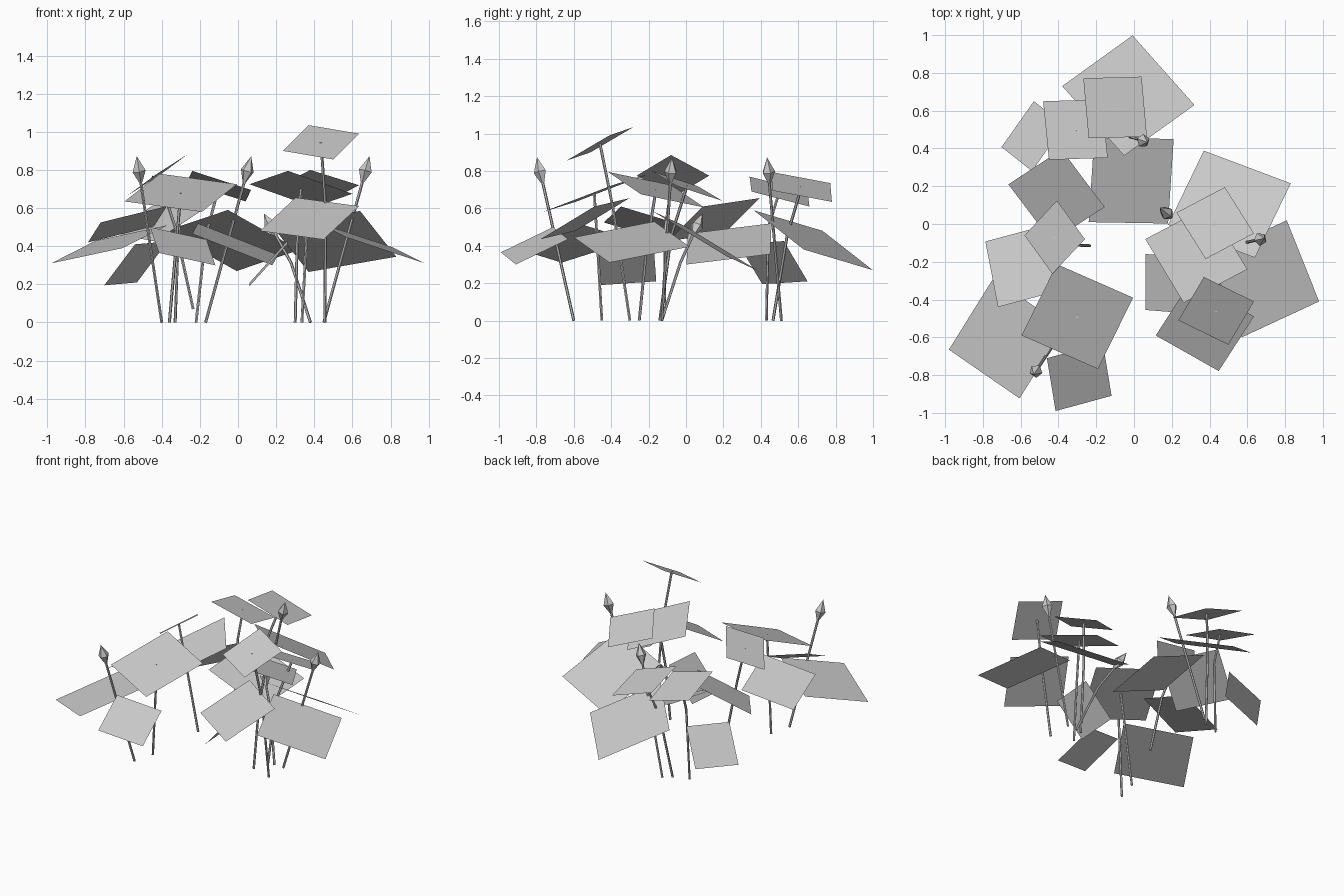
import bpy
import bmesh
import math
from mathutils import Vector

default_cube = bpy.data.objects.get("Cube")
if default_cube:
    bpy.data.objects.remove(default_cube, do_unlink=True)

# One plain grey for every part
grey = bpy.data.materials.new("plain_grey")
grey.use_nodes = True
colour = (0.6, 0.6, 0.6, 1)
grey.diffuse_color = colour
grey.node_tree.nodes["Principled BSDF"].inputs["Base Color"].default_value = colour


def add_object(name, bm):
    mesh = bpy.data.meshes.new(name)
    bm.to_mesh(mesh)
    bm.free()
    mesh.materials.append(grey)
    obj = bpy.data.objects.new(name, mesh)
    bpy.context.collection.objects.link(obj)
    return obj


def leaf(name, centre, diagonal, rise):
    """Tilted square: one half diagonal, and the height gained by the other."""
    centre, first = Vector(centre), Vector(diagonal)
    flat = Vector((first.x, first.y, 0))
    along = flat.normalized()
    across = Vector((-along.y, along.x, 0))
    lean = -first.z * rise / flat.length
    reach = math.sqrt(first.length_squared - rise ** 2 - lean ** 2)
    second = along * lean + across * reach + Vector((0, 0, rise))
    bm = bmesh.new()
    corners = [bm.verts.new(centre + offset)
               for offset in (first, second, -first, -second)]
    bm.faces.new(corners)
    return add_object(name + "_leaf", bm)


def tube(name, points, radius=0.008, sides=6):
    """Thin stalk swept through the points."""
    points = [Vector(p) for p in points]
    bm = bmesh.new()
    rings = []
    for i, point in enumerate(points):
        before, after = points[max(i - 1, 0)], points[min(i + 1, len(points) - 1)]
        turn = (after - before).to_track_quat("Z", "Y")
        rings.append([])
        for k in range(sides):
            angle = math.tau * k / sides
            spoke = Vector((math.cos(angle), math.sin(angle), 0)) * radius
            rings[-1].append(bm.verts.new(point + turn @ spoke))
    for low, high in zip(rings, rings[1:]):
        for k in range(sides):
            n = (k + 1) % sides
            bm.faces.new((low[k], low[n], high[n], high[k]))
    bm.faces.new(rings[0][::-1])
    bm.faces.new(rings[-1])
    return add_object(name + "_stem", bm)


def bud(name, centre, *path):
    """Pointed faceted bud sitting at the end of its stalk."""
    centre = Vector(centre)
    axis = (centre - Vector(path[-1])).normalized()
    turn = axis.to_track_quat("Z", "Y").to_matrix().to_4x4()
    tube(name + "_bud", [*path, centre - axis * 0.05])
    bm = bmesh.new()
    for bottom, top, height, level in ((0.01, 0.036, 0.06, -0.035),
                                       (0.036, 0, 0.08, 0.035)):
        cone = bmesh.ops.create_cone(bm, segments=5, radius1=bottom,
                                     radius2=top, depth=height)
        bmesh.ops.translate(bm, verts=cone["verts"], vec=(0, 0, level))
    bmesh.ops.remove_doubles(bm, verts=bm.verts, dist=0.0001)
    bm.transform(turn)
    bmesh.ops.translate(bm, verts=bm.verts, vec=centre)
    return add_object(name + "_bud", bm)


# Leaves of the back cluster
leaf("back_large", (-.03, .68, .43), (.35, -.05, -.05), -.16)
leaf("back_upper", (-.1, .617, .715), (.14, .163, -.08), .02)
leaf("back_upper_right", (-.31, .5, .69), (.14, .16, -.08), 0)
leaf("back_low_right", (-.535, .465, .31), (.005, .185, -.1), -.115)
leaf("back_middle_right", (-.41, .15, .54), (.255, -.06, .07), .115)
leaf("back_centre", (-.015, .23, .41), (.225, .22, -.055), .11)

# Leaves of the left cluster
leaf("left_large", (.505, .105, .425), (.325, .11, -.08), -.16)
leaf("left_upper", (.43, .005, .72), (.205, -.055, 0), -.08)
leaf("left_inner", (.33, -.16, .7), (.27, -.08, -.025), -.095)
leaf("left_outer", (.69, -.29, .42), (.29, -.12, -.11), -.025)
leaf("left_top", (.435, -.46, .945), (.2, .05, .045), .09)
leaf("left_front", (.375, -.54, .545), (.26, .05, .065), .11)
leaf("left_low", (.16, -.315, .31), (.1, .14, .12), -.1)

# Leaves of the right front cluster
leaf("right_top", (-.42, -.07, .775), (.16, -.01, .11), 0)
leaf("right_middle", (-.58, -.22, .515), (.14, .22, -.01), -.095)
leaf("right_front", (-.3, -.49, .68), (.295, .1, .045), .1)
leaf("right_outer", (-.675, -.605, .41), (.305, .06, .1), .02)
leaf("right_low", (-.29, -.81, .4), (.125, .18, .035), .1)

# Stalks under the raised leaves
tube("right_front", [(-.36, -.45, 0), (-.3, -.49, .68)])
tube("right_top", [(-.235, -.115, .07), (-.33, -.11, .5), (-.42, -.07, .775)])
tube("back_upper_right", [(-.33, .43, 0), (-.31, .44, .5), (-.31, .5, .69)])
tube("back_upper", [(-.22, .465, 0), (-.17, .54, .45), (-.1, .617, .715)])
tube("left_inner", [(.3, -.25, 0), (.31, -.21, .4), (.33, -.16, .7)])
tube("left_upper", [(.335, -.14, 0), (.36, -.08, .45), (.43, .005, .72)])
tube("left_top", [(.455, -.3, 0), (.46, -.39, .6), (.435, -.46, .945)])

# Buds on their stalks
bud("right", (-.52, -.78, .8), (-.4, -.6, 0))
bud("back", (.05, .44, .8), (-.17, .51, 0))
bud("left", (.67, -.08, .8), (.45, -.13, 0))
bud("centre", (.17, .06, .51), (.38, -.13, 0), (.28, -.03, .31))
